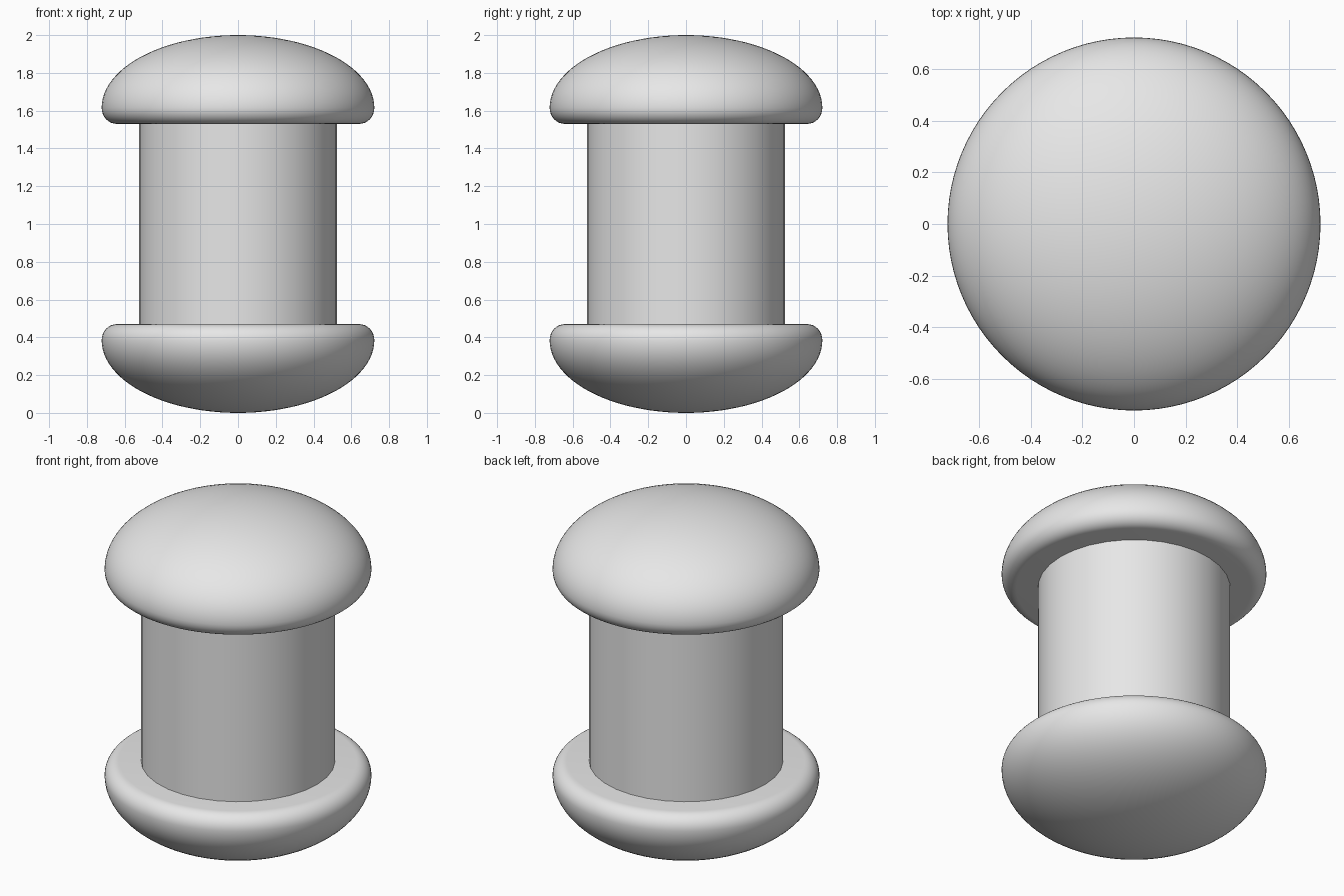
import bpy, bmesh
from math import sin, cos, pi
from mathutils import Matrix

cube = bpy.data.objects.get("Cube")
if cube:
    bpy.data.objects.remove(cube)

grey = bpy.data.materials.new("light_grey")
grey.use_nodes = True
colour = (0.8, 0.8, 0.8, 1)
grey.diffuse_color = colour
grey.node_tree.nodes["Principled BSDF"].inputs["Base Color"].default_value = colour


def lathe(name, profile, sides):
    """Spin an (r, z) profile about the z axis into a smooth object."""
    bm = bmesh.new()
    verts = [bm.verts.new((r, 0, z)) for r, z in profile]
    edges = [bm.edges.new(pair) for pair in zip(verts, verts[1:])]
    bmesh.ops.spin(bm, geom=verts + edges, cent=(0, 0, 0), axis=(0, 0, 1),
                   angle=2 * pi, steps=sides, use_merge=True)
    bmesh.ops.remove_doubles(bm, verts=bm.verts, dist=1e-5)
    bmesh.ops.recalc_face_normals(bm, faces=bm.faces)
    mesh = bpy.data.meshes.new(name)
    bm.to_mesh(mesh)
    bm.free()
    mesh.materials.append(grey)
    obj = bpy.data.objects.new(name, mesh)
    bpy.context.collection.objects.link(obj)
    bpy.ops.object.select_all(action="DESELECT")
    obj.select_set(True)
    bpy.context.view_layer.objects.active = obj
    bpy.ops.object.shade_smooth_by_angle()
    return obj


# Cap outline: flat underside, rounded lip, elliptical dome
RADIUS, WIDEST, UNDERSIDE, TOP = 0.722, 1.615, 1.53, 2.0
LIP = 0.08
outline = [(0, UNDERSIDE)]
for i in range(9):
    a = pi / 2 * i / 8
    outline.append((RADIUS - LIP + LIP * sin(a),
                    WIDEST - (WIDEST - UNDERSIDE) * cos(a)))
for i in range(1, 25):
    a = pi / 2 * i / 24
    outline.append((RADIUS * cos(a) if i < 24 else 0,
                    WIDEST + (TOP - WIDEST) * sin(a)))

lathe("top_cap", outline, 96)
lathe("bottom_cap", [(r, TOP - z) for r, z in outline], 96)

# Straight column between the caps
low, high, width = TOP - UNDERSIDE - 0.02, UNDERSIDE + 0.02, 0.525
column = lathe("column", [(0, low), (width, low), (width, high), (0, high)], 32)
